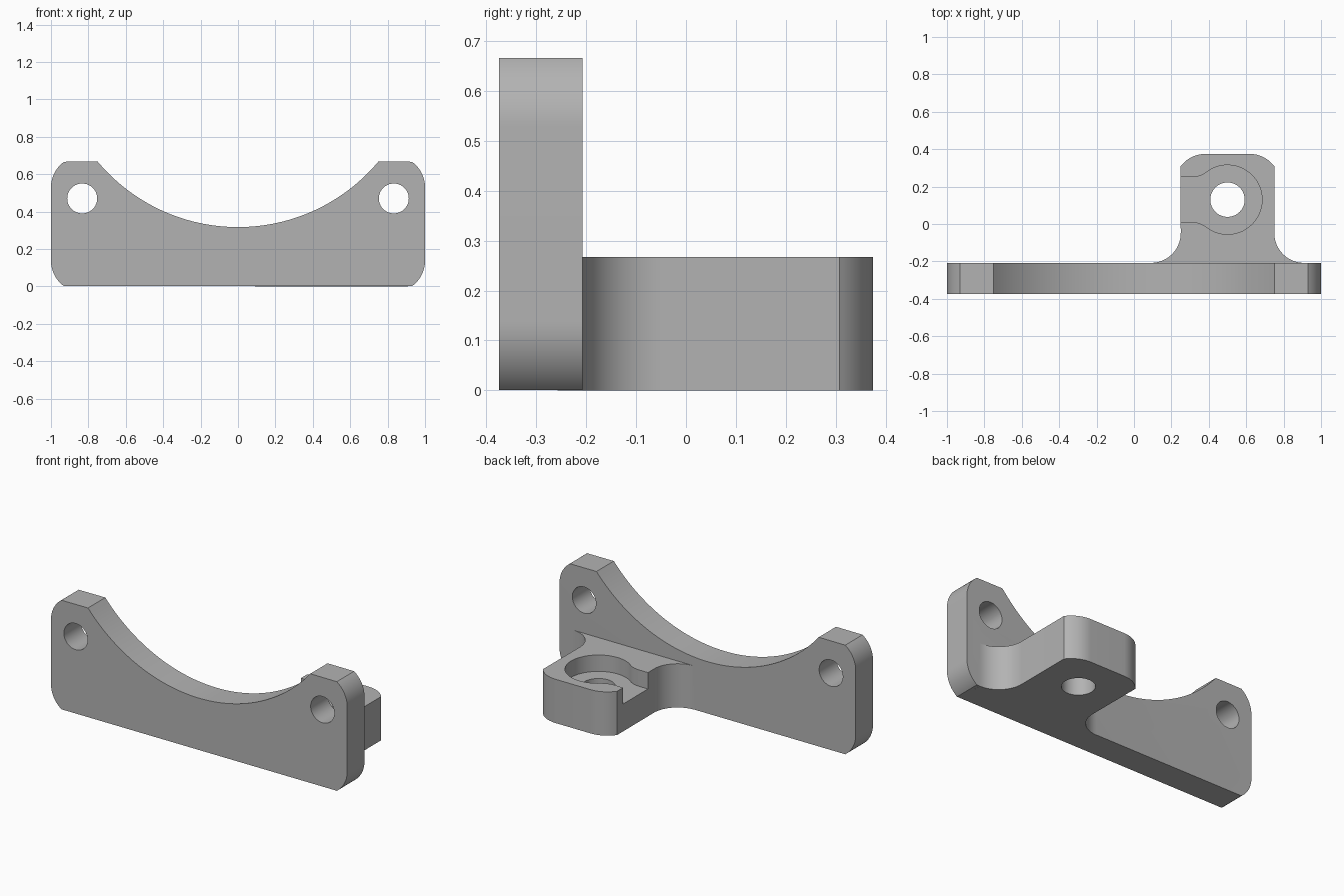
import bpy, bmesh
from math import sin, cos, pi, atan2, asin, sqrt
from mathutils import Vector

cube = bpy.data.objects.get("Cube")
if cube:
    bpy.data.objects.remove(cube, do_unlink=True)

grey = bpy.data.materials.new("light grey")
grey.use_nodes = True
colour = (0.45, 0.45, 0.45, 1)
grey.diffuse_color = colour
grey.node_tree.nodes["Principled BSDF"].inputs["Base Color"].default_value = colour


def arc(cx, cy, r, start, end, n=16):
    """Points on an arc from one angle to another."""
    return [(cx + r * cos(start + (end - start) * i / n),
             cy + r * sin(start + (end - start) * i / n)) for i in range(n + 1)]


def prism(name, outline, low, high, upright=False):
    """Extrude an outline along z, or along y when upright."""
    bm = bmesh.new()
    place = (lambda u, v: (u, low, v)) if upright else (lambda u, v: (u, v, low))
    face = bm.faces.new([bm.verts.new(place(u, v)) for u, v in outline])
    top = bmesh.ops.extrude_face_region(bm, geom=[face])["geom"]
    shift = Vector((0, high - low, 0)) if upright else Vector((0, 0, high - low))
    bmesh.ops.translate(bm, vec=shift, verts=[g for g in top if isinstance(g, bmesh.types.BMVert)])
    bmesh.ops.recalc_face_normals(bm, faces=bm.faces)
    mesh = bpy.data.meshes.new(name)
    bm.to_mesh(mesh)
    bm.free()
    mesh.materials.append(grey)
    obj = bpy.data.objects.new(name, mesh)
    bpy.context.collection.objects.link(obj)
    return obj


def combine(target, tool, operation):
    """Apply a boolean and remove the tool object."""
    mod = target.modifiers.new(operation, 'BOOLEAN')
    mod.operation, mod.object, mod.solver = operation, tool, 'EXACT'
    bpy.context.view_layer.objects.active = target
    bpy.ops.object.modifier_apply(modifier=mod.name)
    bpy.data.objects.remove(tool, do_unlink=True)


# Upright plate: rounded corners and a wide saddle arc in the top edge
HEIGHT, FRONT, BACK, R = 0.667, -0.375, -0.208, 0.167
bend = atan2(0.137, 0.097)
half = arc(1 - R, 0.137, R, -bend, 0) + arc(1 - R, HEIGHT - 0.137, R, 0, bend)
saddle_r = 0.979
sweep = asin(0.75 / saddle_r)
saddle = arc(0, 0.317 + saddle_r, saddle_r, -pi / 2 + sweep, -pi / 2 - sweep, 64)
plate = prism("mounting_bracket", half + saddle + [(-x, z) for x, z in reversed(half)],
              FRONT, BACK, upright=True)

# Rear lug: flared at the plate, corners eased at the free end
LUG_X, LUG_TOP, FLARE = 0.5, 0.267, 0.16
turn = asin(0.1 / R)
side = [(0.25 + FLARE, BACK - 0.05)]
side += arc(0.25 + FLARE, BACK + FLARE, FLARE, -pi / 2, -pi, 20)
side += arc(0.117, 0.208, R, turn, pi / 2)
lug = prism("lug", [(LUG_X + x, y) for x, y in side]
            + [(LUG_X - x, y) for x, y in reversed(side)], 0, LUG_TOP)
combine(plate, lug, 'UNION')

# Bolt holes through the plate
for x in (-0.833, 0.833):
    combine(plate, prism("bolt_hole", arc(x, 0.47, 0.08, 0, 2 * pi, 48)[:-1],
                         FRONT - 0.1, BACK + 0.1, upright=True), 'DIFFERENCE')

# Keyhole pocket in the lug: round seat opening through a blended slot
SEAT_Y, SEAT_R, BLEND, SLOT = 0.13, 0.185, 0.125, 0.12
rise = SLOT + BLEND
run = sqrt((SEAT_R + BLEND) ** 2 - rise ** 2)
lean = atan2(rise, run)
upper = [(-0.4, SLOT)] + arc(-run, rise, BLEND, -pi / 2, -lean, 10)
seat = arc(0, 0, SEAT_R, pi - lean, lean - pi, 56)[1:-1]
pocket = upper + seat + [(x, -y) for x, y in reversed(upper)]
combine(plate, prism("pocket", [(LUG_X + x, SEAT_Y + y) for x, y in pocket],
                     0.167, 0.4), 'DIFFERENCE')

# Vertical bore through the seat
combine(plate, prism("bore", arc(LUG_X, SEAT_Y, 0.092, 0, 2 * pi, 48)[:-1], -0.1, 0.4), 'DIFFERENCE')

bpy.ops.object.select_all(action='DESELECT')
plate.select_set(True)
bpy.context.view_layer.objects.active = plate
bpy.ops.object.shade_smooth_by_angle(angle=0.3)
